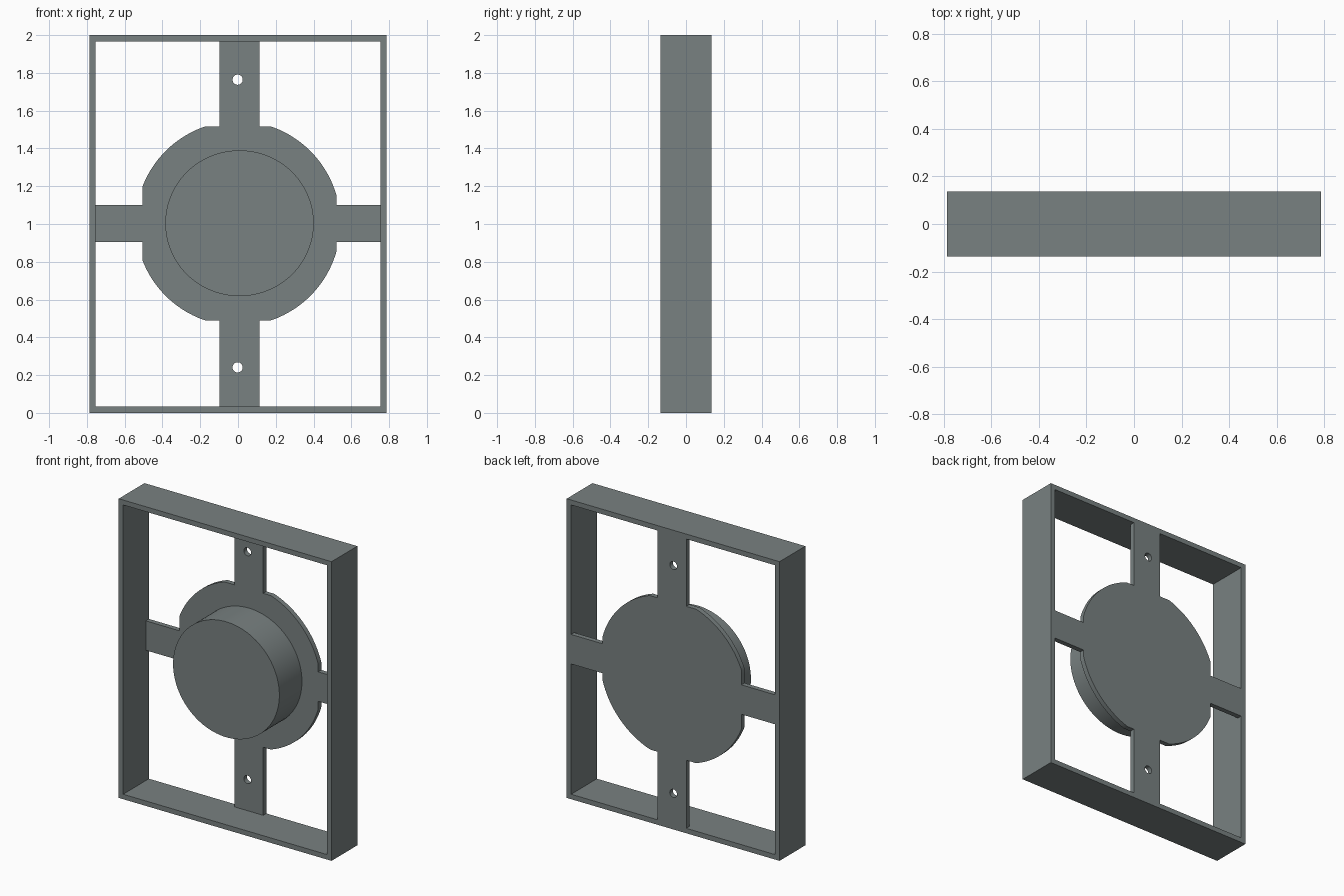
import bpy, bmesh, math

if "Cube" in bpy.data.objects:
    bpy.data.objects.remove(bpy.data.objects["Cube"])

X0, X1, Y, H = -0.787, 0.787, 0.136, 2.0     # frame outer size
WALL, PLATE = 0.033, 0.033                   # wall and plate thickness
ZC = 1.003                                   # height of the disc centre

grey = bpy.data.materials.new("slate grey")
grey.diffuse_color = (0.19, 0.22, 0.22, 1)
grey.use_nodes = True
grey.node_tree.nodes["Principled BSDF"].inputs["Base Color"].default_value = grey.diffuse_color


def finish(bm, name):
    bmesh.ops.recalc_face_normals(bm, faces=bm.faces)
    mesh = bpy.data.meshes.new(name)
    bm.to_mesh(mesh)
    bm.free()
    mesh.materials.append(grey)
    obj = bpy.data.objects.new(name, mesh)
    bpy.context.collection.objects.link(obj)
    return obj


def smooth(obj):
    bpy.ops.object.select_all(action='DESELECT')
    obj.select_set(True)
    bpy.context.view_layer.objects.active = obj
    bpy.ops.object.shade_smooth_by_angle(angle=math.radians(30))


def prism(name, outline, y0, y1):
    """Extrude an x-z outline from y0 to y1."""
    bm = bmesh.new()
    face = bm.faces.new([bm.verts.new((x, y0, z)) for x, z in outline])
    ext = bmesh.ops.extrude_face_region(bm, geom=[face])
    verts = [g for g in ext["geom"] if isinstance(g, bmesh.types.BMVert)]
    bmesh.ops.translate(bm, verts=verts, vec=(0, y1 - y0, 0))
    return finish(bm, name)


def ellipse(cx, cz, rx, rz, n):
    return [(cx + rx * math.cos(2 * math.pi * i / n),
             cz + rz * math.sin(2 * math.pi * i / n)) for i in range(n)]


# Rectangular frame, open front and back
bm = bmesh.new()
rings = []
for inset, y in ((0, -Y), (0, Y), (WALL, Y), (WALL, -Y)):
    a, b, c, d = X0 + inset, X1 - inset, inset, H - inset
    rings.append([bm.verts.new((x, y, z)) for x, z in ((a, c), (b, c), (b, d), (a, d))])
for k in range(4):
    p, q = rings[k], rings[(k + 1) % 4]
    for i in range(4):
        j = (i + 1) % 4
        bm.faces.new((p[i], p[j], q[j], q[i]))
finish(bm, "frame")

# Back plate: disc clipped flat on four sides, with arms to the frame
R = 0.542
L, RT, B, T = -0.505, 0.521, -0.515, 0.514       # flats, relative to disc centre
ax0, ax1, az0, az1 = -0.098, 0.114, -0.099, 0.098  # arm edges
fx0, fx1, fz0, fz1 = X0 + WALL, X1 - WALL, WALL - ZC, H - WALL - ZC


def arc(start, end, n=20):
    return [(R * math.cos(start + (end - start) * i / n),
             R * math.sin(start + (end - start) * i / n)) for i in range(n + 1)]


r, t = math.acos(RT / R), math.asin(T / R)
l, b = math.acos(L / R), math.asin(-B / R)
pi = math.pi
outline = ([(fx1, az0), (fx1, az1), (RT, az1)] + arc(r, t)
           + [(ax1, T), (ax1, fz1), (ax0, fz1), (ax0, T)] + arc(pi - t, l)
           + [(L, az1), (fx0, az1), (fx0, az0), (L, az0)] + arc(2 * pi - l, pi + b)
           + [(ax0, B), (ax0, fz0), (ax1, fz0), (ax1, B)] + arc(2 * pi - b, 2 * pi - r)
           + [(RT, az0)])
plate = prism("back_plate", [(x, z + ZC) for x, z in outline], Y - PLATE, Y)

# Screw holes through the vertical arms
for i, z in enumerate((0.241, 1.764)):
    cutter = prism("hole_cutter_%d" % i, ellipse(-0.002, z, 0.027, 0.027, 32), 0, 0.3)
    cutter.hide_render = True
    cutter.hide_viewport = True
    mod = plate.modifiers.new("hole", 'BOOLEAN')
    mod.operation = 'DIFFERENCE'
    mod.solver = 'EXACT'
    mod.object = cutter
smooth(plate)

# Round drum rising from the plate to the front of the frame
drum = prism("drum", ellipse(0.008, 1.004, 0.393, 0.386, 96), -Y, Y - PLATE)
smooth(drum)
